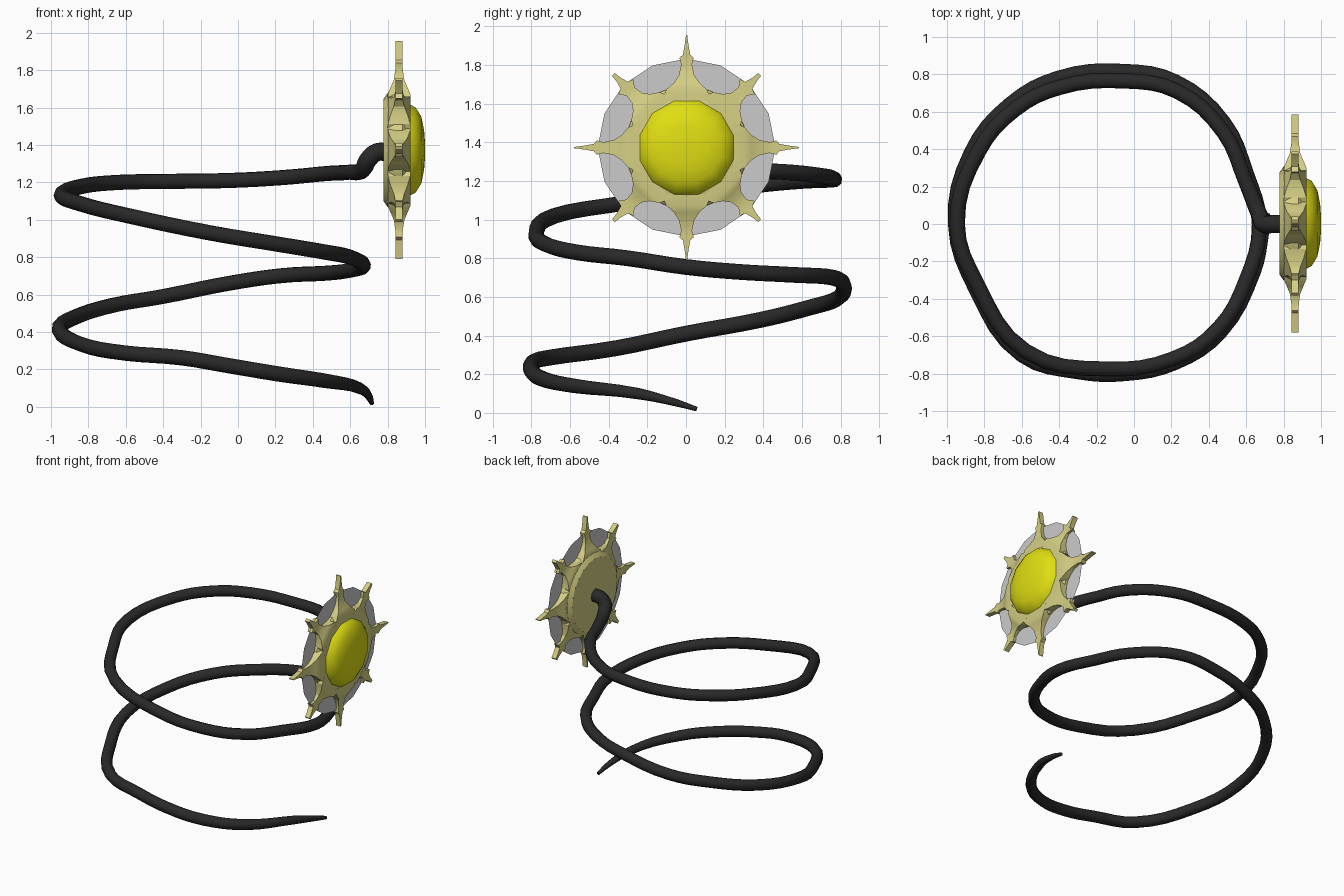
import bpy, bmesh
from math import sin, cos, pi

if "Cube" in bpy.data.objects:
    bpy.data.objects.remove(bpy.data.objects["Cube"])

CX, CY, CZ = 0.861, 0.003, 1.373   # medallion centre


def material(name, rgb):
    m = bpy.data.materials.new(name)
    m.diffuse_color = (*rgb, 1)
    m.use_nodes = True
    m.node_tree.nodes["Principled BSDF"].inputs["Base Color"].default_value = m.diffuse_color
    return m


BLACK = material("black", (0.022, 0.022, 0.023))
GOLD = material("pale_gold", (0.66, 0.62, 0.23))
YELLOW = material("yellow", (0.75, 0.74, 0.006))


def finish(bm, name, mat=None, smooth=None):
    bmesh.ops.recalc_face_normals(bm, faces=bm.faces)
    me = bpy.data.meshes.new(name)
    bm.to_mesh(me)
    bm.free()
    ob = bpy.data.objects.new(name, me)
    bpy.context.collection.objects.link(ob)
    if mat:
        me.materials.append(mat)
    if smooth:
        shade(ob, smooth)
    return ob


def shade(ob, angle):
    bpy.ops.object.select_all(action='DESELECT')
    ob.select_set(True)
    bpy.context.view_layer.objects.active = ob
    bpy.ops.object.shade_smooth_by_angle(angle=angle)


def bridge(bm, a, b):
    n = len(a)
    for i in range(n):
        bm.faces.new((a[i], a[(i + 1) % n], b[(i + 1) % n], b[i]))


def lathe(name, profile, sides, offset, mat, smooth):
    """Turn (radius, x) points about the medallion axis, capping both ends."""
    bm = bmesh.new()
    rings = [[bm.verts.new((x, CY + r * cos(offset + 2 * pi * i / sides),
                            CZ + r * sin(offset + 2 * pi * i / sides)))
              for i in range(sides)] for r, x in profile]
    for a, b in zip(rings, rings[1:]):
        bridge(bm, a, b)
    bm.faces.new(rings[0])
    bm.faces.new(rings[-1])
    return finish(bm, name, mat, smooth)


# coiled cord: x, y, z, thickness factor
path = [
    (0.715, 0.055, 0.02, .3), (0.70, -0.06, 0.055, .5), (0.65, -0.25, 0.10, .75),
    (0.46, -0.58, 0.14, .95), (0.22, -0.74, 0.175, 1), (-0.05, -0.80, 0.22, 1),
    (-0.30, -0.79, 0.262, 1), (-0.60, -0.70, 0.287, 1), (-0.84, -0.36, 0.335, 1),
    (-0.955, 0.0, 0.41, 1), (-0.87, 0.38, 0.48, 1), (-0.66, 0.64, 0.545, 1),
    (-0.40, 0.78, 0.59, 1), (-0.05, 0.815, 0.66, 1), (0.22, 0.76, 0.70, 1),
    (0.48, 0.54, 0.715, 1), (0.60, 0.27, 0.73, 1), (0.67, 0.0, 0.755, 1),
    (0.60, -0.30, 0.80, 1), (0.45, -0.56, 0.83, 1), (0.21, -0.72, 0.87, 1),
    (-0.15, -0.775, 0.93, 1), (-0.58, -0.68, 1.02, 1), (-0.84, -0.32, 1.085, 1),
    (-0.945, 0.0, 1.13, 1), (-0.83, 0.39, 1.18, 1), (-0.64, 0.61, 1.20, 1),
    (-0.40, 0.73, 1.205, 1), (-0.05, 0.765, 1.21, 1), (0.23, 0.71, 1.225, 1),
    (0.48, 0.49, 1.248, 1), (0.60, 0.22, 1.255, 1), (0.67, 0.05, 1.27, 1.1),
    (0.695, 0.0, 1.32, 1.2), (0.74, 0.0, 1.36, 1.2), (0.80, 0.0, 1.362, 1.2),
]
cu = bpy.data.curves.new("cord", 'CURVE')
cu.dimensions = '3D'
cu.bevel_depth = 0.041
cu.bevel_resolution = 3
cu.resolution_u = 4
cu.use_fill_caps = True
sp = cu.splines.new('BEZIER')
sp.bezier_points.add(len(path) - 1)
for bp, (x, y, z, t) in zip(sp.bezier_points, path):
    bp.co = (x, y, z)
    bp.radius = t
    bp.handle_left_type = bp.handle_right_type = 'AUTO'
cu.materials.append(BLACK)
cord = bpy.data.objects.new("coiled_cord", cu)
bpy.context.collection.objects.link(cord)
bpy.ops.object.select_all(action='DESELECT')
cord.select_set(True)
bpy.context.view_layer.objects.active = cord
bpy.ops.object.convert(target='MESH')
shade(bpy.context.object, 1.0)

# round gold body with a flat back, and the domed centre
lathe("medallion_body", [(0.275, 0.779), (0.305, 0.80), (0.32, 0.84), (0.32, 0.88),
                         (0.295, 0.908), (0.25, 0.923)], 24, 0, GOLD, 0.6)
lathe("dome", [(0.252, 0.92), (0.235, 0.95), (0.185, 0.98), (0.11, 0.995), (0.04, 1.0)],
      12, pi / 12, YELLOW, 0.7)

# thin grey backing disc
bm = bmesh.new()
bm.faces.new([bm.verts.new((CX, CY + 0.46 * cos(pi * i / 8), CZ + 0.46 * sin(pi * i / 8)))
              for i in range(16)])
finish(bm, "backing_disc")

# eight barbed rays: radius, half width, half thickness
long_ray = [(0.24, 0.13, 0.062), (0.30, 0.105, 0.06), (0.335, 0.066, 0.045),
            (0.375, 0.040, 0.028), (0.43, 0.028, 0.02), (0.465, 0.037, 0.019),
            (0.48, 0.019, 0.019), (0.53, 0.010, 0.019), (0.583, 0.003, 0.019)]
short_ray = [(0.24, 0.13, 0.062), (0.30, 0.105, 0.06), (0.33, 0.062, 0.045),
             (0.365, 0.036, 0.028), (0.41, 0.030, 0.02), (0.445, 0.055, 0.019),
             (0.455, 0.026, 0.019), (0.50, 0.014, 0.019), (0.535, 0.010, 0.019)]
bm = bmesh.new()
for k in range(8):
    c, s = cos(k * pi / 4), sin(k * pi / 4)
    rings = [[bm.verts.new((CX + e * t, CY + r * c - f * w * s, CZ + r * s + f * w * c))
              for e, f in ((-1, -1), (1, -1), (1, 1), (-1, 1))]
             for r, w, t in (short_ray if k % 2 else long_ray)]
    for a, b in zip(rings, rings[1:]):
        bridge(bm, a, b)
    bm.faces.new(rings[0])
    bm.faces.new(rings[-1])
finish(bm, "rays", GOLD, 0.5)
